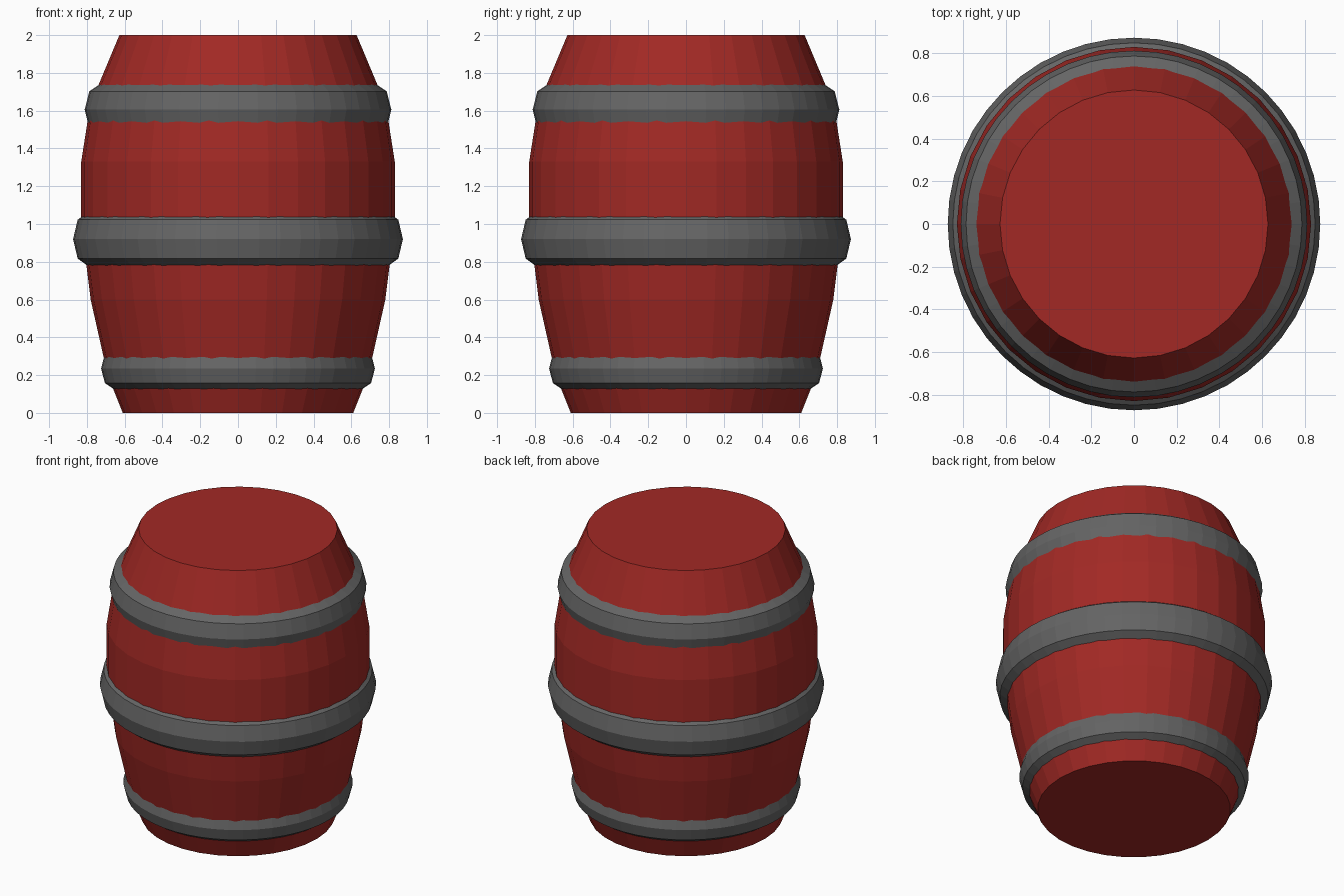
import bpy, bmesh, math

if "Cube" in bpy.data.objects:
    bpy.data.objects.remove(bpy.data.objects["Cube"])


def material(name, color):
    m = bpy.data.materials.new(name)
    m.diffuse_color = color
    m.use_nodes = True
    m.node_tree.nodes["Principled BSDF"].inputs["Base Color"].default_value = m.diffuse_color
    return m


def lathe(name, profile, sides, mat, closed=False):
    """Revolve an (r, z) profile around z; open profiles get flat end caps."""
    bm = bmesh.new()
    rings = [[bm.verts.new((r * math.cos(2 * math.pi * i / sides),
                            r * math.sin(2 * math.pi * i / sides), z))
              for i in range(sides)] for r, z in profile]
    pairs = list(zip(rings, rings[1:]))
    if closed:
        pairs.append((rings[-1], rings[0]))
    else:
        bm.faces.new(rings[0][::-1])
        bm.faces.new(rings[-1])
    for low, high in pairs:
        for i in range(sides):
            j = (i + 1) % sides
            bm.faces.new((low[i], low[j], high[j], high[i]))
    bmesh.ops.recalc_face_normals(bm, faces=bm.faces)
    me = bpy.data.meshes.new(name)
    bm.to_mesh(me)
    bm.free()
    me.materials.append(mat)
    ob = bpy.data.objects.new(name, me)
    bpy.context.collection.objects.link(ob)
    return ob


red = material("red_wood", (0.36, 0.022, 0.018, 1))
iron = material("grey_iron", (0.13, 0.13, 0.13, 1))

# Barrel body
lathe("barrel_body", [(0.61, 0), (0.69, 0.2), (0.78, 0.6), (0.83, 1.0),
                      (0.83, 1.33), (0.783, 1.63), (0.628, 2.0)], 32, red)

# Hoops: octagonal rings stretched in height (outer radius, z, half width, half height)
for name, outer, z, a, b in [("bottom_hoop", 0.725, 0.235, 0.07, 0.11),
                             ("middle_hoop", 0.873, 0.92, 0.082, 0.145),
                             ("top_hoop", 0.812, 1.605, 0.085, 0.138)]:
    section = [(outer - a + a * math.cos(k * math.pi / 4),
                z + b * math.sin(k * math.pi / 4)) for k in range(8)]
    lathe(name, section, 48, iron, closed=True)
